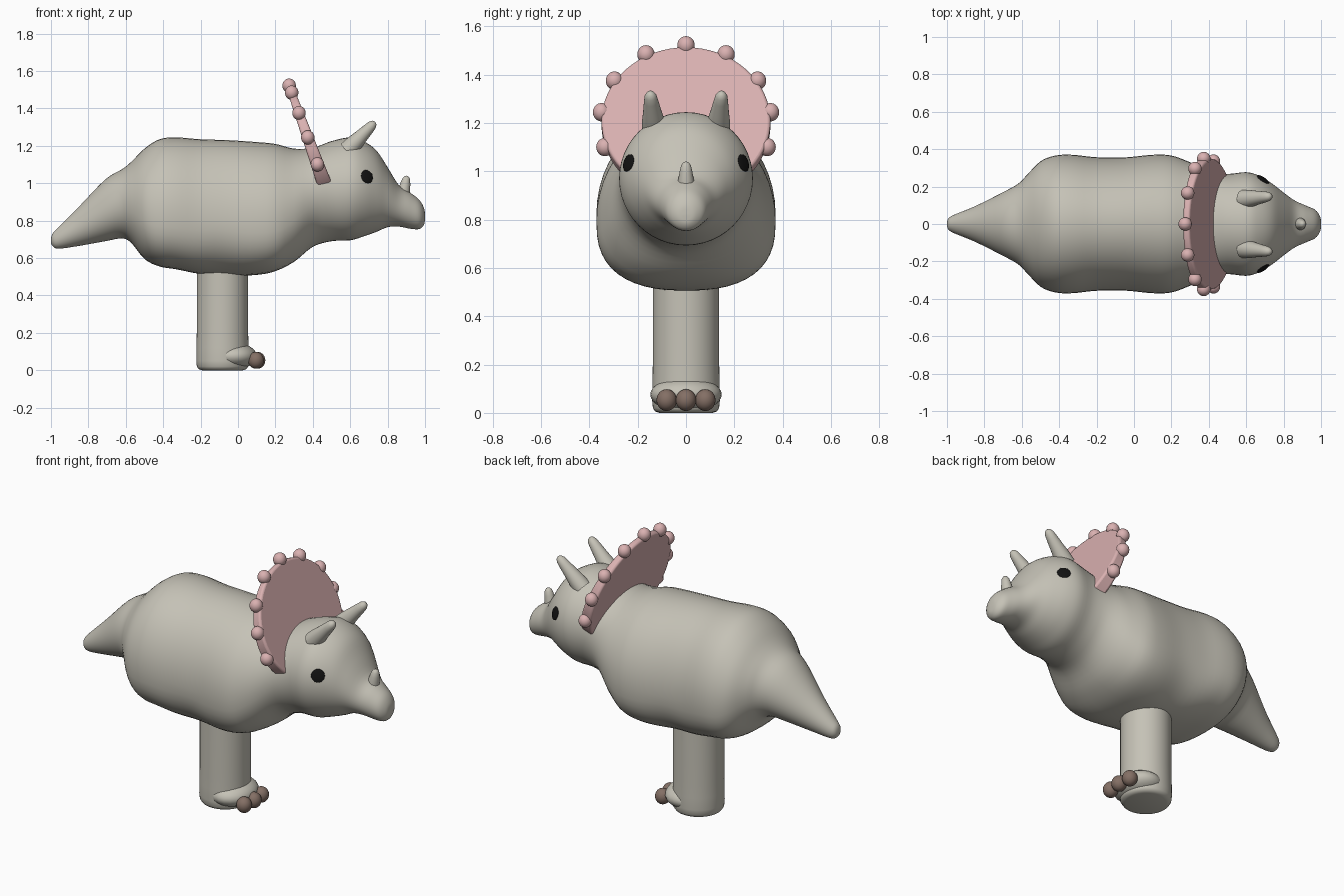
import bpy, bmesh, math
from mathutils import Vector, Matrix
from mathutils.bvhtree import BVHTree

if "Cube" in bpy.data.objects:
    bpy.data.objects.remove(bpy.data.objects["Cube"])


def material(name, rgb):
    m = bpy.data.materials.new(name)
    m.diffuse_color = (*rgb, 1)
    m.use_nodes = True
    m.node_tree.nodes["Principled BSDF"].inputs["Base Color"].default_value = m.diffuse_color
    return m


GREY = material("warm grey", (0.56, 0.54, 0.47))
PINK = material("dusty pink", (0.70, 0.44, 0.44))
BROWN = material("toe brown", (0.23, 0.16, 0.13))
BLACK = material("eye black", (0.006, 0.006, 0.006))


def finish(name, bm, mat, angle=40):
    bmesh.ops.recalc_face_normals(bm, faces=bm.faces)
    me = bpy.data.meshes.new(name)
    bm.to_mesh(me)
    bm.free()
    me.materials.append(mat)
    me.shade_smooth()
    me.set_sharp_from_angle(angle=math.radians(angle))
    ob = bpy.data.objects.new(name, me)
    bpy.context.collection.objects.link(ob)
    return ob


def skin(bm, rings):
    """Bridge closed rings of points and cap both ends."""
    vs = [[bm.verts.new(p) for p in r] for r in rings]
    n = len(vs[0])
    for a, b in zip(vs, vs[1:]):
        for i in range(n):
            bm.faces.new((a[i], a[(i + 1) % n], b[(i + 1) % n], b[i]))
    bm.faces.new(vs[0][::-1])
    bm.faces.new(vs[-1])


def revolve(name, profile, base, axis, mat, n=32):
    """Turn (radius, height) points around an axis."""
    rot = Vector(axis).to_track_quat('Z', 'Y')
    bm = bmesh.new()
    skin(bm, [[Vector(base) + rot @ Vector((r * math.cos(2 * math.pi * i / n),
                                            r * math.sin(2 * math.pi * i / n), h))
               for i in range(n)] for r, h in profile])
    return finish(name, bm, mat)


def add_ball(bm, centre, scale, rot=Matrix()):
    m = Matrix.Translation(centre) @ rot @ Matrix.Diagonal((*scale, 1))
    bmesh.ops.create_uvsphere(bm, u_segments=24, v_segments=16, radius=1, matrix=m)


# Body, tail and head: one loft; stations are (x, top, bottom, half width)
STATIONS = [
    (-1.0, .70, .685, .006), (-.992, .73, .665, .03), (-.96, .765, .65, .05),
    (-.85, .875, .665, .095), (-.71, 1.02, .69, .165), (-.62, 1.075, .705, .215),
    (-.57, 1.115, .68, .265), (-.50, 1.185, .595, .335), (-.42, 1.235, .555, .366),
    (-.33, 1.245, .54, .37), (-.2, 1.235, .515, .357), (-.05, 1.23, .505, .356),
    (.1, 1.22, .51, .37), (.2, 1.21, .53, .366), (.3, 1.185, .58, .33),
    (.4, 1.19, .66, .285), (.5, 1.225, .69, .268), (.6, 1.245, .695, .277),
    (.67, 1.225, .715, .258), (.74, 1.175, .74, .215), (.8, 1.085, .765, .168),
    (.86, .99, .768, .125), (.92, .95, .757, .098), (.97, .91, .755, .075),
    (.995, .865, .78, .04), (1.0, .825, .815, .01)]


def smooth_stations(pts, steps=4):
    pts = [Vector(p) for p in pts]
    ext = [pts[0]] + pts + [pts[-1]]
    for a, b, c, d in zip(ext, ext[1:], ext[2:], ext[3:]):
        for k in range(steps):
            t = k / steps
            yield b + (c - a) * (t / 2) + (2 * a - 5 * b + 4 * c - d) * (t * t / 2) \
                + (3 * b - a - 3 * c + d) * (t ** 3 / 2)
    yield pts[-1]


def section(s, n=48):
    x, top, bot, w = s
    belly = min(1, max(0, min((x + .65) / .2, (.42 - x) / .2)))
    mid = bot + (top - bot) * (.5 - .1 * belly)
    waist = math.exp(-((x + .1) / .13) ** 2)
    low = 2 + belly * (.65 - .35 * waist)      # fuller lower corners at hip and shoulder
    ring = []
    for i in range(n):
        c, sn = math.cos(2 * math.pi * i / n), math.sin(2 * math.pi * i / n)
        e = 2 / low if sn < 0 else 1
        h = top - mid if sn > 0 else mid - bot
        ring.append((x, w * math.copysign(abs(c) ** e, c),
                     mid + h * math.copysign(abs(sn) ** e, sn)))
    return ring


bm = bmesh.new()
skin(bm, [section(s) for s in smooth_stations(STATIONS)])
bmesh.ops.recalc_face_normals(bm, faces=bm.faces)
surface = BVHTree.FromBMesh(bm)
finish("body", bm, GREY, 60)

# Frill: tilted oval plate, thicker toward its root
UP, OUT = Vector((-.338, 0, .941)), Vector((.941, 0, .338))
CENTRE = Vector((.389, 0, 1.2))
bm = bmesh.new()
bmesh.ops.create_cone(bm, cap_ends=True, segments=64, radius1=1, radius2=1, depth=2)
for v in bm.verts:
    y, up, side = v.co
    v.co = CENTRE + Vector((0, .35 * y, 0)) + UP * (.33 * up) \
        + OUT * side * (.031 - .012 * up)
frill = finish("frill", bm, PINK)
bevel = frill.modifiers.new("round rim", 'BEVEL')
bevel.width, bevel.segments = .012, 3

# Frill knobs around the rim
bm = bmesh.new()
for deg in (-18, 8, 33, 62, 90, 118, 147, 172, 198):
    a = math.radians(deg)
    add_ball(bm, CENTRE + Vector((0, .353 * math.cos(a), 0)) + UP * (.342 * math.sin(a)),
             (.036, .036, .038))
finish("frill_knobs", bm, PINK)

# Brow horns and eyes, mirrored
for side, label in ((-1, "right"), (1, "left")):
    revolve("brow_horn_" + label,
            [(.05, 0), (.046, .05), (.038, .1), (.030, .16), (.025, .19), (.016, .207), (.004, .213)],
            (.585, side * .132, 1.175), (.72, side * .08, .74), GREY)
    hit, normal, _, _ = surface.ray_cast(Vector((.69, side, 1.035)), Vector((0, -side, 0)))
    bm = bmesh.new()
    add_ball(bm, hit, (.037, .037, .0075), normal.to_track_quat('Z', 'Y').to_matrix().to_4x4())
    finish("eye_" + label, bm, BLACK)

# Nose horn
revolve("nose_horn", [(.035, 0), (.033, .04), (.026, .08), (.02, .105), (.012, .116), (.003, .12)],
        (.88, 0, .922), (.2, 0, 1), GREY)

# Single central leg with rounded foot
revolve("leg", [(.11, 0), (.128, .006), (.137, .02), (.14, .05), (.139, .12), (.1375, .2), (.1375, .62)],
        (-.083, 0, 0), (0, 0, 1), GREY, 48)
bm = bmesh.new()
add_ball(bm, (-.025, 0, .076), (.125, .148, .072))
finish("foot", bm, GREY)

# Toes
bm = bmesh.new()
for y in (-.08, 0, .08):
    add_ball(bm, (.104 - abs(y) * .1, y, .053), (.042, .042, .045))
finish("toes", bm, BROWN)
